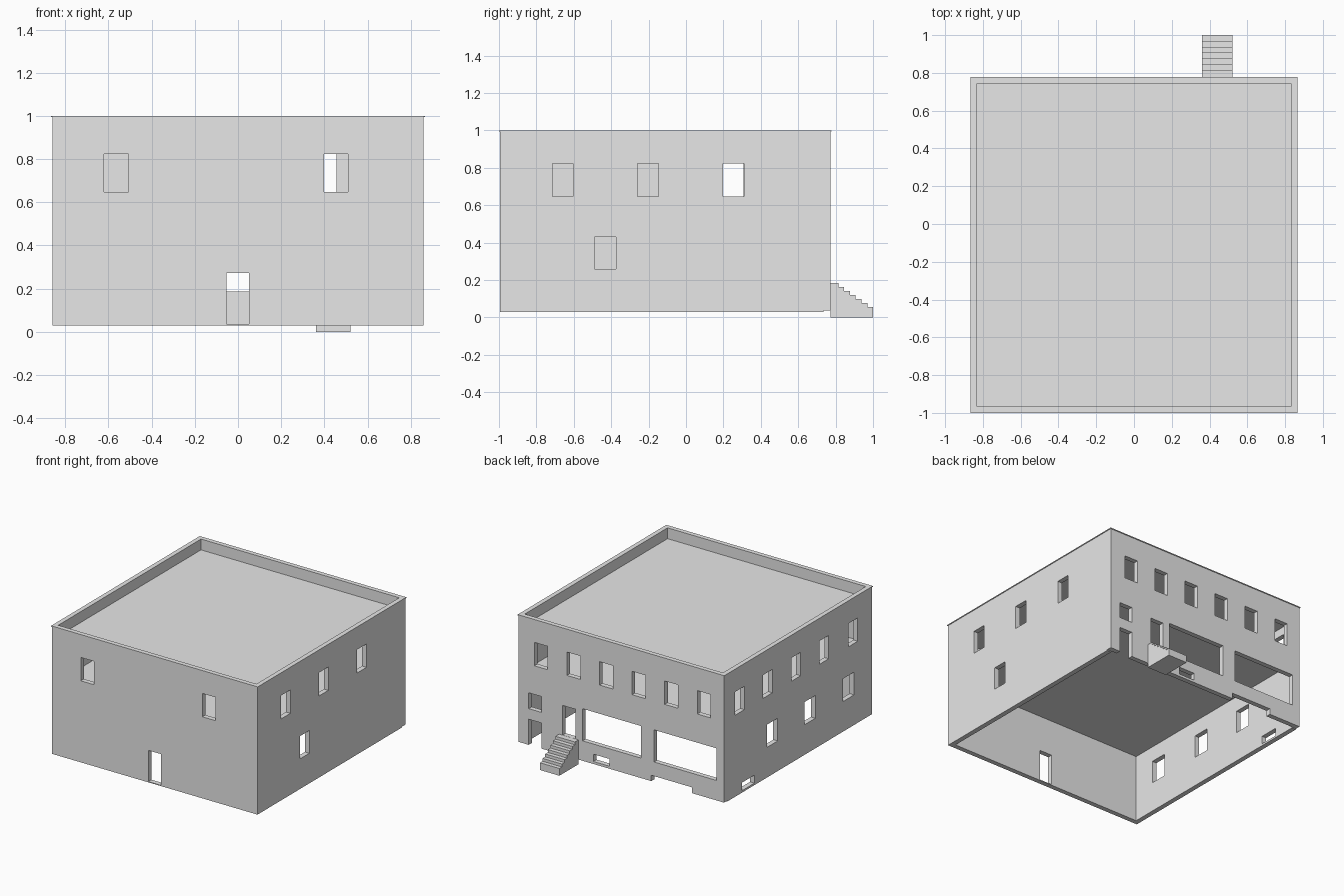
import bpy
import bmesh
from mathutils import Matrix, Vector

cube = bpy.data.objects.get("Cube")
if cube:
    bpy.data.objects.remove(cube, do_unlink=True)

# One plain light grey for everything
grey = bpy.data.materials.new("plain_grey")
grey.use_nodes = True
grey.diffuse_color = (0.8, 0.8, 0.8, 1)
bsdf = next(n for n in grey.node_tree.nodes if n.type == 'BSDF_PRINCIPLED')
bsdf.inputs["Base Color"].default_value = (0.8, 0.8, 0.8, 1)

# Main dimensions
X, FRONT, BACK = 0.86, -0.995, 0.773
BASE, TOP, LIP, COPING = 0.03, 1.0, 0.005, 0.006
T, PARAPET = 0.037, 0.03      # wall and parapet thickness


def boxes(name, spans):
    """One object made of boxes, each (x0, x1, y0, y1, z0, z1)."""
    bm = bmesh.new()
    for x0, x1, y0, y1, z0, z1 in spans:
        size = Matrix.Diagonal((x1 - x0, y1 - y0, z1 - z0, 1))
        mid = Matrix.Translation(Vector((x0 + x1, y0 + y1, z0 + z1)) / 2)
        bmesh.ops.create_cube(bm, size=1, matrix=mid @ size)
    mesh = bpy.data.meshes.new(name)
    bm.to_mesh(mesh)
    bm.free()
    mesh.materials.append(grey)
    obj = bpy.data.objects.new(name, mesh)
    bpy.context.collection.objects.link(obj)
    return obj


def cut(obj, spans):
    """Subtract boxes from an object and drop the cutter."""
    cutter = boxes("cutter", spans)
    cutter.hide_render = True
    mod = obj.modifiers.new("cut", 'BOOLEAN')
    mod.operation = 'DIFFERENCE'
    mod.solver = 'EXACT'
    mod.use_self = True
    mod.object = cutter
    bpy.context.view_layer.objects.active = obj
    bpy.ops.object.modifier_apply(modifier=mod.name)
    bpy.data.objects.remove(cutter, do_unlink=True)


def plan(inset, z0, z1):
    """Box over the whole plan, set in from the outer wall faces."""
    return (-X + inset, X - inset, FRONT + inset, BACK - inset, z0, z1)


def front(a, b, z0, z1):
    return (a, b, FRONT - 0.1, FRONT + 0.1, z0, z1)


def back(a, b, z0, z1):
    return (a, b, BACK - 0.1, BACK + 0.1, z0, z1)


def side(sign, a, b, z0, z1):
    return (sign * X - 0.1, sign * X + 0.1, a, b, z0, z1)


W = 0.112                 # window width
UPPER = (0.647, 0.824)    # upper window sill and head
LOWER = (0.258, 0.43)     # lower window sill and head

# Outer walls, hollow and open underneath, with a thinner parapet
walls = boxes("walls", [plan(0, BASE, TOP - COPING)])
cut(walls, [plan(T, -0.2, 0.9)])
cut(walls, [plan(PARAPET, 0.9, 1.2)])

# Front: two upper windows and a door
openings = [front(a, a + W, *UPPER) for a in (-0.62, 0.398)]
openings.append(front(-0.053, 0.052, 0.036, 0.272))

# Back: upper row, small window, doors, wide windows, cellar window, notch
openings += [back(0.617 - 0.273 * i, 0.617 - 0.273 * i + W, *UPPER) for i in range(6)]
openings += [
    back(0.668, 0.776, 0.31, 0.43),
    back(0.668, 0.776, -0.1, 0.23),
    back(0.384, 0.492, 0.186, 0.41),
    back(-0.163, 0.325, 0.187, 0.43),
    back(-0.797, -0.274, 0.187, 0.43),
    back(0.10, 0.234, 0.055, 0.11),
    back(-0.59, -0.25, -0.1, 0.08),
]

# Right-hand wall in front view: three upper windows and one lower
openings += [side(1, a, a + W, *UPPER) for a in (-0.715, -0.26, 0.197)]
openings.append(side(1, -0.488, -0.375, *LOWER))

# Opposite wall: five upper, three lower and a cellar window
openings += [side(-1, a, a + W, *UPPER) for a in (-0.825, -0.478, -0.143, 0.196, 0.53)]
openings += [side(-1, a, a + 0.13, *LOWER) for a in (-0.782, -0.318, 0.132)]
openings.append(side(-1, 0.41, 0.557, 0.045, 0.105))
cut(walls, openings)

# Slightly raised foot of the back wall
cut(walls, [(-X - 0.1, X + 0.1, BACK - T - 0.002, BACK + 0.1, -0.1, 0.036)])

# Thin overhanging coping, flush with the inside of the parapet
coping = boxes("coping", [plan(-LIP, TOP - COPING, TOP)])
cut(coping, [plan(PARAPET, 0.9, 1.1)])

# Upper floor and roof slabs, let into the walls
for name, z0, z1 in (("upper_floor", 0.546, 0.58), ("roof", 0.885, 0.918)):
    boxes(name, [plan(PARAPET - 0.005, z0, z1)])

# Solid back steps, extruded from a stepped profile
STEPS, Y0, RISE = 7, 0.815, 0.0217
profile = [(BACK, 0), (BACK, 0.185)]
for i in range(STEPS):
    y = Y0 + i * (1 - Y0) / (STEPS - 1)
    z = 0.185 - i * RISE
    profile += [(y, z), (y, z - RISE if i < STEPS - 1 else 0)]
bm = bmesh.new()
face = bm.faces.new([bm.verts.new((0.36, y, z)) for y, z in profile])
new = bmesh.ops.extrude_face_region(bm, geom=[face])["geom"]
bmesh.ops.translate(bm, vec=(0.162, 0, 0), verts=[g for g in new if isinstance(g, bmesh.types.BMVert)])
bmesh.ops.recalc_face_normals(bm, faces=bm.faces)
mesh = bpy.data.meshes.new("back_steps")
bm.to_mesh(mesh)
bm.free()
mesh.materials.append(grey)
bpy.context.collection.objects.link(bpy.data.objects.new("back_steps", mesh))
